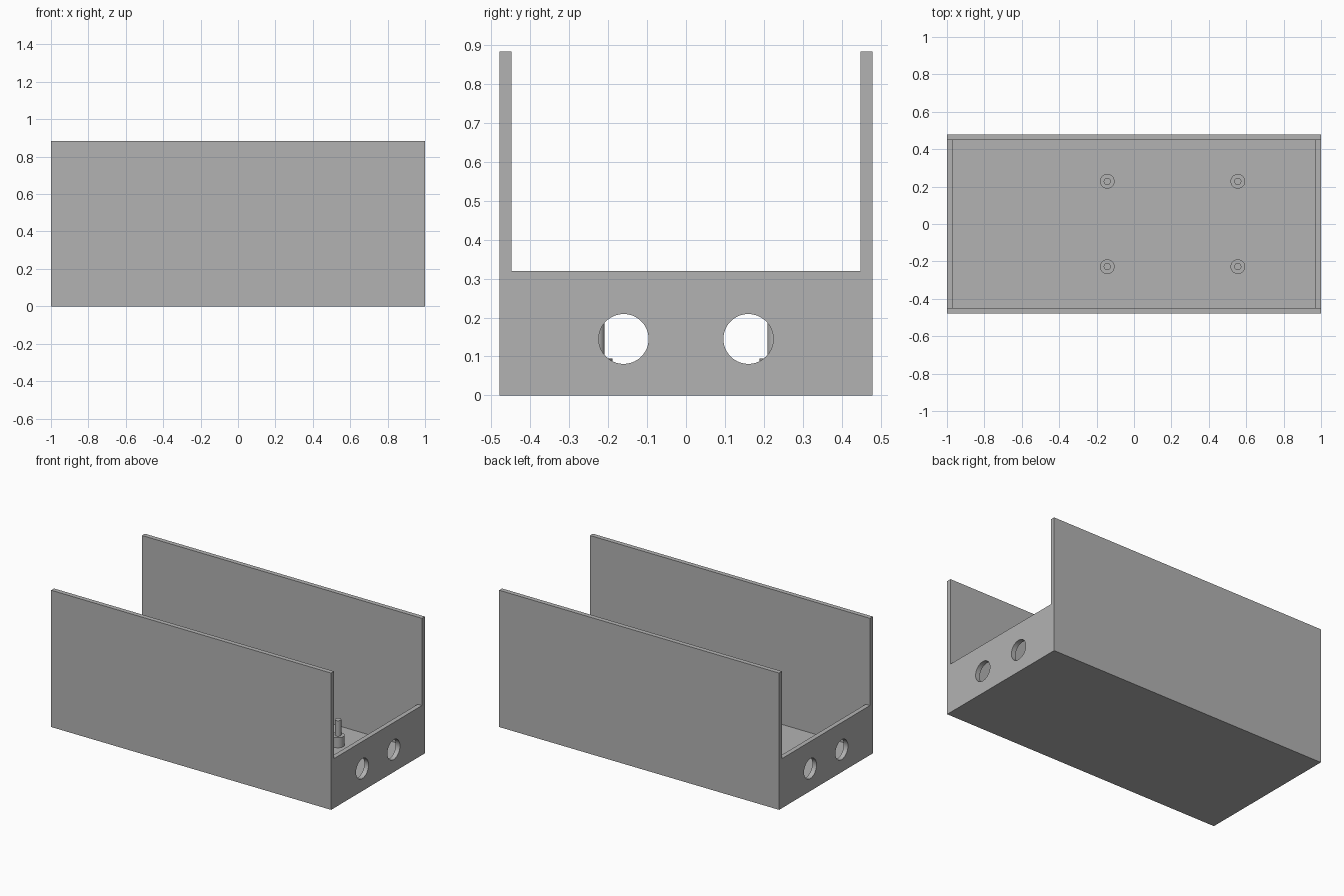
import bpy, bmesh, math
from mathutils import Matrix

if "Cube" in bpy.data.objects:
    bpy.data.objects.remove(bpy.data.objects["Cube"], do_unlink=True)

HALF_L, HALF_W, HEIGHT = 1.0, 0.478, 0.883
WALL, END_TOP = 0.03, 0.32
IN_L, IN_W = HALF_L - WALL, HALF_W - WALL

grey = bpy.data.materials.new("plain grey")
grey.use_nodes = True
colour = (0.45, 0.45, 0.45, 1)
grey.diffuse_color = colour
grey.node_tree.nodes["Principled BSDF"].inputs["Base Color"].default_value = colour


def make_object(name, bm):
    bmesh.ops.recalc_face_normals(bm, faces=bm.faces)
    mesh = bpy.data.meshes.new(name)
    bm.to_mesh(mesh)
    bm.free()
    mesh.materials.append(grey)
    obj = bpy.data.objects.new(name, mesh)
    bpy.context.collection.objects.link(obj)
    return obj


def extrude_profile(name, points, half_width):
    """Extrude an x-z outline along y, centred on y = 0."""
    bm = bmesh.new()
    face = bm.faces.new([bm.verts.new((x, -half_width, z)) for x, z in points])
    out = bmesh.ops.extrude_face_region(bm, geom=[face])
    verts = [g for g in out["geom"] if isinstance(g, bmesh.types.BMVert)]
    bmesh.ops.translate(bm, verts=verts, vec=(0, 2 * half_width, 0))
    return make_object(name, bm)


def cylinder(name, radius, depth, matrix, segments):
    bm = bmesh.new()
    bmesh.ops.create_cone(bm, cap_ends=True, segments=segments, radius1=radius,
                          radius2=radius, depth=depth, matrix=matrix)
    return make_object(name, bm)


def smooth(obj):
    bpy.ops.object.select_all(action='DESELECT')
    obj.select_set(True)
    bpy.context.view_layer.objects.active = obj
    bpy.ops.object.shade_smooth_by_angle(angle=math.radians(30))


def cut(target, cutter):
    """Subtract the cutter, apply the result and remove the cutter."""
    cutter.hide_render = True
    bpy.ops.object.select_all(action='DESELECT')
    bpy.context.view_layer.objects.active = target
    target.select_set(True)
    mod = target.modifiers.new("cut", 'BOOLEAN')
    mod.operation, mod.solver, mod.object = 'DIFFERENCE', 'EXACT', cutter
    bpy.ops.object.modifier_apply(modifier=mod.name)
    bpy.data.objects.remove(cutter, do_unlink=True)


# Case: tall side walls, low end walls, thin floor
case = extrude_profile("case", [(-HALF_L, 0), (HALF_L, 0),
                                (HALF_L, HEIGHT), (-HALF_L, HEIGHT)], HALF_W)
half = [(IN_L, WALL), (IN_L, END_TOP), (HALF_L + 0.1, END_TOP), (HALF_L + 0.1, 1)]
outline = half + [(-x, z) for x, z in reversed(half)]
cut(case, extrude_profile("cavity_cutter", outline, IN_W))

# Round openings through both end walls
for y in (-0.16, 0.16):
    place = Matrix.Translation((0, y, 0.145)) @ Matrix.Rotation(math.pi / 2, 4, 'Y')
    cut(case, cylinder("hole_cutter", 0.064, 3, place, 64))
smooth(case)

# Four standoffs, each a wide boss with a thin pin on top
BOSS_TOP, PIN_TOP = 0.095, 0.195
for side, y in (("front", -0.228), ("back", 0.228)):
    for end, x in (("right", -0.143), ("left", 0.555)):
        for part, radius, low, high in (("boss", 0.039, WALL, BOSS_TOP),
                                        ("pin", 0.019, BOSS_TOP, PIN_TOP)):
            place = Matrix.Translation((x, y, (low + high) / 2))
            smooth(cylinder(f"{side}_{end}_{part}", radius, high - low, place, 40))
